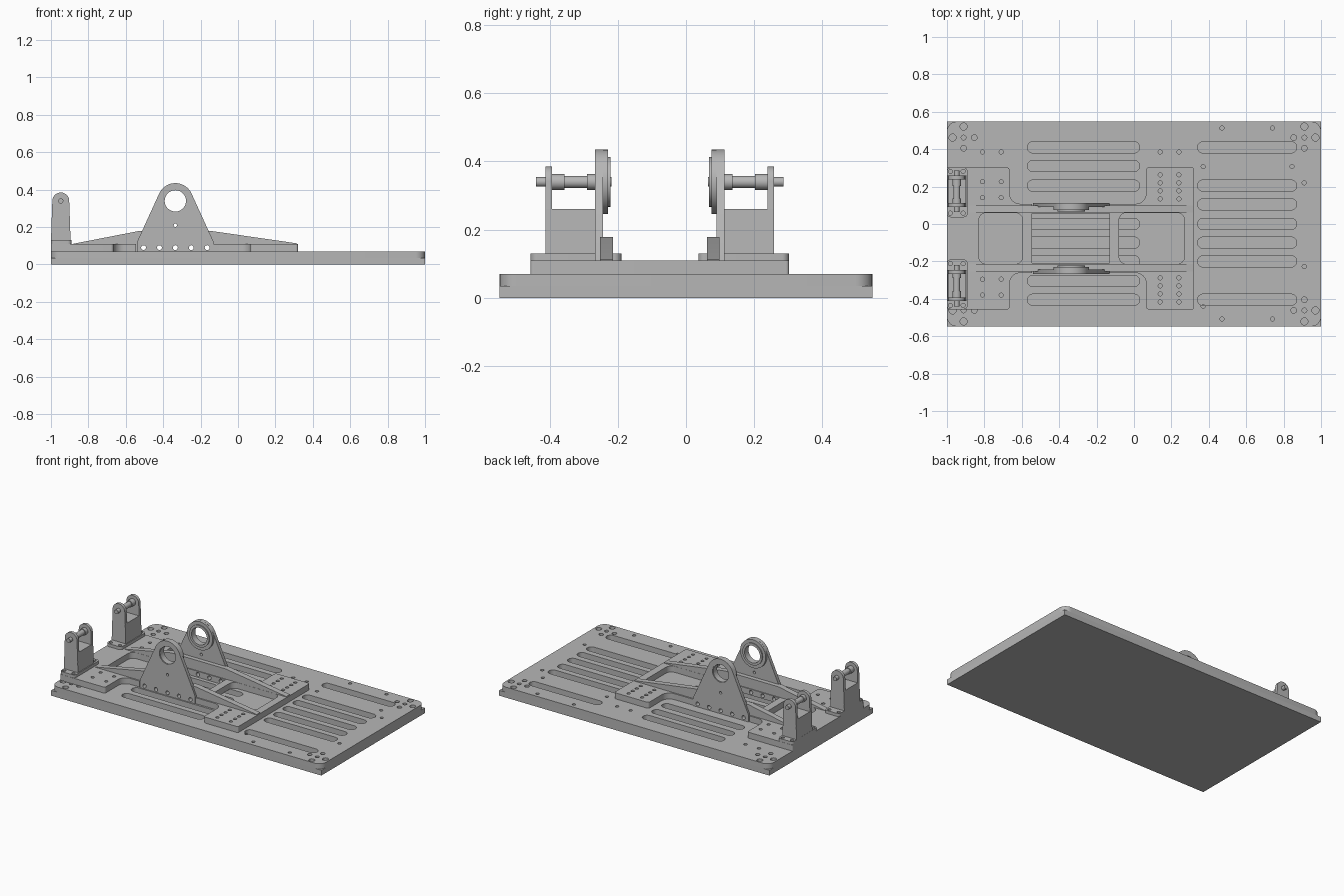
import bpy, bmesh
from math import sin, cos, pi, radians
from mathutils import Vector

if "Cube" in bpy.data.objects:
    bpy.data.objects.remove(bpy.data.objects["Cube"], do_unlink=True)

steel = bpy.data.materials.new("grey_steel")
steel.use_nodes = True
GREY = (0.47, 0.47, 0.47, 1)
steel.diffuse_color = GREY
for node in steel.node_tree.nodes:
    if node.type == 'BSDF_PRINCIPLED':
        node.inputs["Base Color"].default_value = GREY

MID = -0.077  # centre line of the fixture across the base


def arc(x, y, r, a0, a1, n):
    return [(x + r * cos(radians(a0 + (a1 - a0) * i / n)),
             y + r * sin(radians(a0 + (a1 - a0) * i / n))) for i in range(n + 1)]


def disc(x, y, r, n=20):
    return arc(x, y, r, 0, 360, n)[:-1]


def rounded(corners, n=6):
    """Polygon from (x, y, fillet radius) corners."""
    out = []
    for i, (x, y, r) in enumerate(corners):
        p = Vector((x, y))
        if r == 0:
            out.append((x, y))
            continue
        a = (Vector(corners[i - 1][:2]) - p).normalized()
        b = (Vector(corners[(i + 1) % len(corners)][:2]) - p).normalized()
        half = a.angle(b) / 2
        centre = p + (a + b).normalized() * r / sin(half)
        start = p + a * r / (sin(half) / cos(half)) - centre
        end = p + b * r / (sin(half) / cos(half)) - centre
        for k in range(n + 1):
            t = k / n
            d = (start * (1 - t) + end * t).normalized() * r
            out.append(tuple(centre + d))
    return out


def rect(x0, x1, y0, y1, r=0.0, n=6):
    return rounded([(x0, y0, r), (x1, y0, r), (x1, y1, r), (x0, y1, r)], n)


def plate(name, outline, lo, hi, holes=(), upright=False):
    """Extrude an outline with holes along z, or along y when upright."""
    lo, hi = min(lo, hi), max(lo, hi)
    cu = bpy.data.curves.new(name, 'CURVE')
    cu.dimensions = '2D'
    cu.fill_mode = 'BOTH'
    cu.extrude = (hi - lo) / 2
    for loop in [outline, *holes]:
        sp = cu.splines.new('POLY')
        sp.points.add(len(loop) - 1)
        for pt, (x, y) in zip(sp.points, loop):
            pt.co = (x, y, 0, 1)
        sp.use_cyclic_u = True
    ob = bpy.data.objects.new(name, cu)
    bpy.context.collection.objects.link(ob)
    if upright:
        ob.rotation_euler.x = pi / 2
        ob.location.y = (lo + hi) / 2
    else:
        ob.location.z = (lo + hi) / 2
    bpy.ops.object.select_all(action='DESELECT')
    ob.select_set(True)
    bpy.context.view_layer.objects.active = ob
    bpy.ops.object.convert(target='MESH')
    ob = bpy.context.view_layer.objects.active
    bm = bmesh.new()
    bm.from_mesh(ob.data)
    bmesh.ops.remove_doubles(bm, verts=bm.verts, dist=0.0002)
    bmesh.ops.recalc_face_normals(bm, faces=bm.faces)
    bm.to_mesh(ob.data)
    bm.free()
    ob.data.materials.clear()
    ob.data.materials.append(steel)
    bpy.ops.object.shade_smooth_by_angle(angle=radians(31))
    return ob


# Base: square lower slab, upper slab with slots, corner holes and bolt holes
plate("base_lower_slab", rect(-1, 1, -0.547, 0.547), 0, 0.035)
cuts = []
for y in (0.41, 0.31, 0.205, 0, -0.1, -0.2, -0.305, -0.405):
    cuts.append(rect(-0.57, 0.03, y - 0.03, y + 0.03, 0.0295, 10))
for y in (0.41, 0.205, 0.105, 0, -0.1, -0.2, -0.405):
    cuts.append(rect(0.34, 0.87, y - 0.03, y + 0.03, 0.0295, 10))
for sx in (-1, 1):
    for sy in (-1, 1):
        x, y = sx * 0.911, sy * 0.462
        cuts += [disc(x, y + sy * 0.059, 0.019), disc(x + sx * 0.059, y, 0.019),
                 disc(x, y, 0.013), disc(x, y - sy * 0.057, 0.015),
                 disc(x - sx * 0.057, y, 0.015)]
for x, y in ((0.47, 0.513), (0.74, 0.513), (0.47, -0.508), (0.74, -0.508),
             (0.37, 0.307), (0.845, 0.307), (0.91, 0.22), (0.91, -0.227),
             (0.37, -0.44), (-0.81, 0.385), (-0.71, 0.385), (0.14, 0.385), (0.24, 0.385)):
    cuts.append(disc(x, y, 0.011))
plate("base_upper_slab", rect(-1, 1, -0.547, 0.547, 0.05), 0.035, 0.07, cuts)


# Raised frame: two wide ends with windows, joined by side rails
def frame_end(name, inner, neck, outer, window, bolts):
    half = [(inner, 0.185, 0), (neck, 0.185, 0.055), (neck, 0.38, 0.015), (outer, 0.38, 0.01)]
    loop = half + [(x, -y, r) for x, y, r in reversed(half)]
    loop = [(x, y + MID, r) for x, y, r in loop]
    holes = [rect(*window, MID - 0.137, MID + 0.137, 0.04)]
    holes += [disc(x, y, 0.011, 14) for x, y in bolts]
    plate(name, rounded(loop), 0.07, 0.11, holes)


frame_end("frame_left_end", -0.545, -0.665, -1, (-0.83, -0.595),
          [(x, MID + s * y) for x in (-0.81, -0.71) for s in (-1, 1) for y in (0.218, 0.303)])
frame_end("frame_right_end", -0.13, 0.065, 0.32, (-0.08, 0.27),
          [(x, MID + s * y) for x in (0.14, 0.24) for s in (-1, 1)
           for y in (0.211, 0.254, 0.297, 0.34)])

EYE_X, EYE_Z = -0.335, 0.34
bolt_row = [disc(EYE_X + i * 0.085, 0.09, 0.013) for i in range(-2, 3)]
eye_hole = disc(EYE_X, EYE_Z, 0.06, 40)
TX = -0.9475  # centre of the end towers

for side, s in (("right", -1), ("left", 1)):
    def upright(name, outline, a, b, holes=()):
        return plate(side + "_" + name, outline, MID + s * a, MID + s * b, holes, True)

    # Rail, tapered rib and bearing bracket
    upright("side_rail", rect(-0.545, -0.13, 0.07, 0.11), 0.132, 0.168, bolt_row)
    upright("tapered_rib", [(-0.89, 0.109), (0.315, 0.109), (0.315, 0.113),
                            (-0.135, 0.178), (-0.535, 0.178)], 0.138, 0.176)
    outline = [(-0.54, 0.12), (-0.54, 0.07), (-0.13, 0.07), (-0.13, 0.12)]
    outline += arc(EYE_X, EYE_Z, 0.095, 24, 156, 28)
    upright("bearing_bracket", outline, 0.167, 0.19,
            bolt_row + [eye_hole, disc(EYE_X, 0.21, 0.009, 14)])
    upright("bearing_boss", disc(EYE_X, EYE_Z, 0.0945, 48), 0.152, 0.18, [eye_hole])
    upright("bearing_ring", disc(EYE_X, EYE_Z, 0.073, 40), 0.145, 0.186,
            [disc(EYE_X, EYE_Z, 0.057, 40)])

    # End tower: flange, block, two lugs and a stepped pin
    y0, y1 = sorted((MID + s * 0.113, MID + s * 0.379))
    bolts = [disc(TX + dx, MID + s * y, 0.011, 14) for dx in (-0.034, 0.034) for y in (0.135, 0.358)]
    plate(side + "_tower_flange", rect(-1, -0.89, y0, y1, 0.02), 0.11, 0.13, bolts)
    upright("tower_block", [(TX - 0.0525, 0.12), (TX + 0.0525, 0.12),
                            (TX + 0.048, 0.26), (TX - 0.048, 0.26)], 0.17, 0.335)
    lug = [(TX - 0.0525, 0.12), (TX + 0.0525, 0.12)] + arc(TX, 0.34, 0.045, 2, 178, 20)
    for name, a, b in (("inner_lug", 0.169, 0.189), ("outer_lug", 0.316, 0.336)):
        upright("tower_" + name, lug, a, b)
    for name, r, a, b in (("pin", 0.014, 0.142, 0.363), ("pin_sleeve", 0.018, 0.189, 0.316),
                          ("outer_collar", 0.023, 0.28, 0.316),
                          ("inner_collar", 0.023, 0.189, 0.213)):
        upright("tower_" + name, disc(TX, 0.34, r, 24), a, b)
